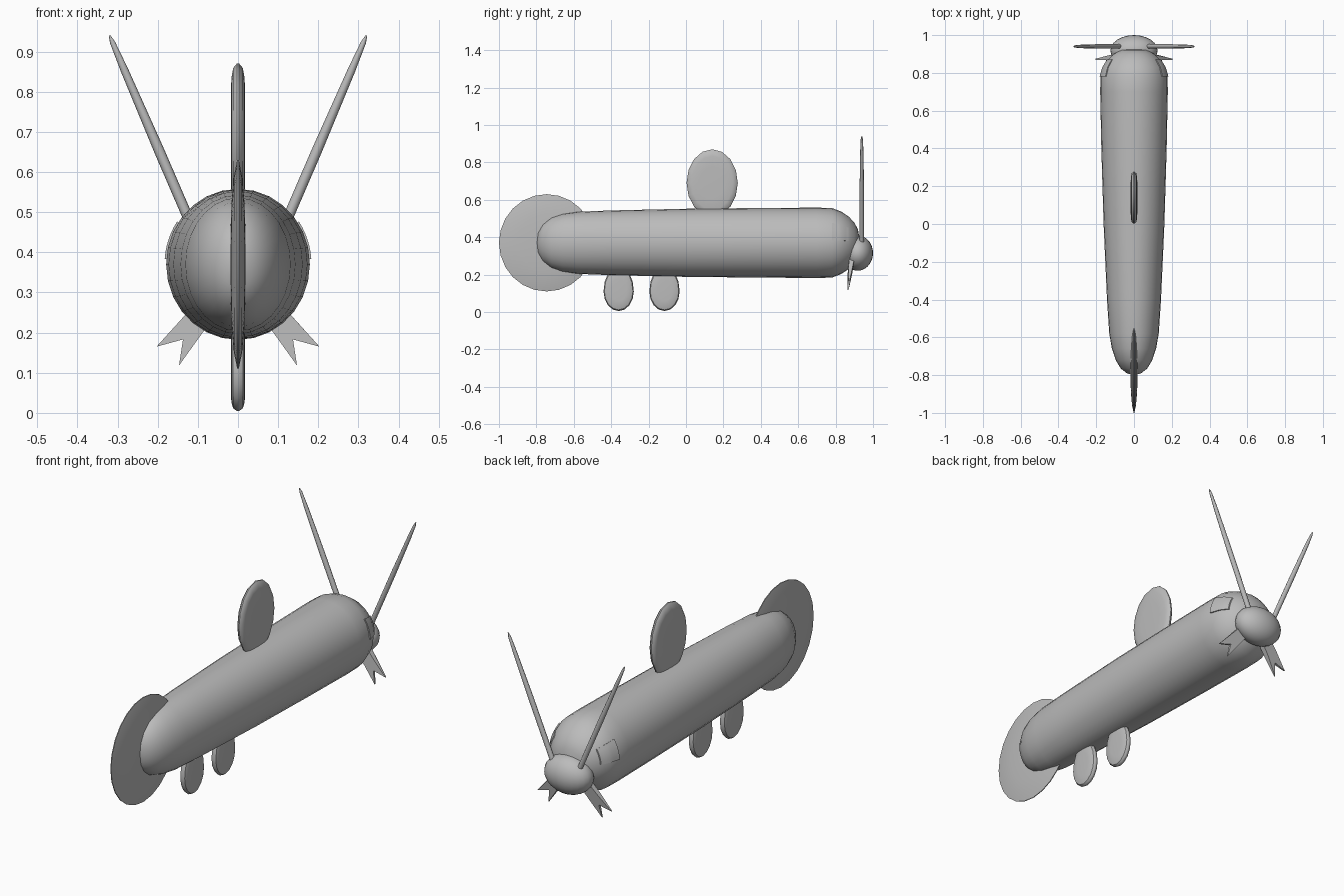
import bpy, bmesh
from math import sin, cos, tau, radians

if "Cube" in bpy.data.objects:
    bpy.data.objects.remove(bpy.data.objects["Cube"])

grey = bpy.data.materials.new("plain grey")
grey.use_nodes = True
grey.diffuse_color = (0.5, 0.5, 0.5, 1)
grey.node_tree.nodes["Principled BSDF"].inputs["Base Color"].default_value = (0.5, 0.5, 0.5, 1)


def finish(name, bm, angle=40):
    bmesh.ops.remove_doubles(bm, verts=bm.verts, dist=0.0002)
    bmesh.ops.recalc_face_normals(bm, faces=bm.faces)
    mesh = bpy.data.meshes.new(name)
    bm.to_mesh(mesh)
    bm.free()
    mesh.materials.append(grey)
    obj = bpy.data.objects.new(name, mesh)
    bpy.context.collection.objects.link(obj)
    bpy.ops.object.select_all(action='DESELECT')
    obj.select_set(True)
    bpy.context.view_layer.objects.active = obj
    bpy.ops.object.shade_smooth_by_angle(angle=radians(angle))
    return obj


def loft(name, rings, angle=40):
    """Skin a list of equal point rings into a closed surface."""
    bm = bmesh.new()
    loops = [[bm.verts.new(p) for p in ring] for ring in rings]
    for a, b in zip(loops, loops[1:]):
        for i in range(len(a)):
            j = (i + 1) % len(a)
            bm.faces.new((a[i], a[j], b[j], b[i]))
    bm.faces.new(loops[0])
    bm.faces.new(loops[-1])
    return finish(name, bm, angle)


# Body: elliptical sections along y, as (y, half width, half height)
BODY_Z = 0.37
SECTIONS = [(-0.80, 0.004, 0.006), (-0.79, 0.038, 0.06), (-0.765, 0.07, 0.1),
            (-0.72, 0.097, 0.135), (-0.66, 0.117, 0.155), (-0.58, 0.131, 0.166),
            (-0.4, 0.143, 0.173), (0, 0.161, 0.182), (0.4, 0.173, 0.186),
            (0.7, 0.179, 0.188), (0.78, 0.178, 0.186), (0.83, 0.164, 0.167),
            (0.87, 0.138, 0.14), (0.9, 0.108, 0.108), (0.92, 0.07, 0.07),
            (0.93, 0.004, 0.004)]


def body_point(y, turn, lift=0):
    for (y0, w0, h0), (y1, w1, h1) in zip(SECTIONS, SECTIONS[1:]):
        if y0 <= y <= y1:
            t = (y - y0) / (y1 - y0)
            w, h = w0 + t * (w1 - w0), h0 + t * (h1 - h0)
            return ((w + lift) * cos(turn), y, BODY_Z + (h + lift) * sin(turn))


N = 28
loft("body", [[body_point(s[0], tau * i / N) for i in range(N)] for s in SECTIONS])


# Fins: flat rounded plates with thin rims, standing in the centre plane
def fin(name, y, z, ry, up, down, count, rim):
    rings = []
    for scale, x in rim + [(s, -x) for s, x in reversed(rim)]:
        ring = []
        for i in range(count):
            c, s = cos(tau * i / count), sin(tau * i / count)
            ring.append((x, y + ry * scale * c, z + (up if s > 0 else down) * scale * s))
        rings.append(ring)
    loft(name, rings, 35)


BLUNT = [(0.5, 0.018), (0.8, 0.0165), (0.94, 0.012), (1, 0.003)]
SHARP = [(0.3, 0.019), (0.6, 0.016), (0.85, 0.01), (1, 0.002)]
fin("back_fin", 0.14, 0.69, 0.137, 0.18, 0.18, 16, BLUNT)
fin("front_belly_fin", -0.36, 0.11, 0.081, 0.135, 0.105, 16, BLUNT)
fin("rear_belly_fin", -0.115, 0.11, 0.081, 0.135, 0.105, 16, BLUNT)
fin("tail_disc", -0.745, 0.37, 0.255, 0.26, 0.26, 24, SHARP)

# Head: flattened ball
bm = bmesh.new()
bmesh.ops.create_uvsphere(bm, u_segments=24, v_segments=14, radius=1)
bmesh.ops.scale(bm, vec=(0.125, 0.082, 0.094), verts=bm.verts)
bmesh.ops.translate(bm, vec=(0, 0.918, 0.315), verts=bm.verts)
finish("head", bm)

for side, label in ((1, "left"), (-1, "right")):
    # Feelers: tapering round rods leaning outwards
    rings = []
    for t, r in ((0, 0.012), (0.5, 0.012), (0.85, 0.009), (0.97, 0.006), (1, 0.002)):
        x, z = 0.07 + 0.25 * t, 0.36 + 0.58 * t
        rings.append([(side * (x + r * cos(tau * i / 8)), 0.94 + r * sin(tau * i / 8),
                       z - 0.4 * r * cos(tau * i / 8)) for i in range(8)])
    loft(label + "_feeler", rings, 60)

    # Jaws: forked plates thinning towards the tips
    outline = [(0.05, 0.25, 0.014), (0.088, 0.2, 0.012), (0.147, 0.118, 0.003),
               (0.137, 0.183, 0.007), (0.203, 0.165, 0.003), (0.135, 0.24, 0.012),
               (0.09, 0.29, 0.014)]
    loft(label + "_jaw", [[(side * x, 0.852 + z * 0.12 + d * t, z) for x, z, t in outline]
                          for d in (-1, 1)], 30)

    # Eye plates: slightly raised patches that follow the body
    rings = []
    for row in range(6):
        y = 0.78 + 0.018 * row
        turns = [radians(4 + 5 * k) for k in range(7)]
        ring = [body_point(y, a, 0.005) for a in turns]
        ring += [body_point(y, a, -0.004) for a in reversed(turns)]
        rings.append([(side * x, py, z) for x, py, z in ring])
    loft(label + "_eye_plate", rings, 30)
